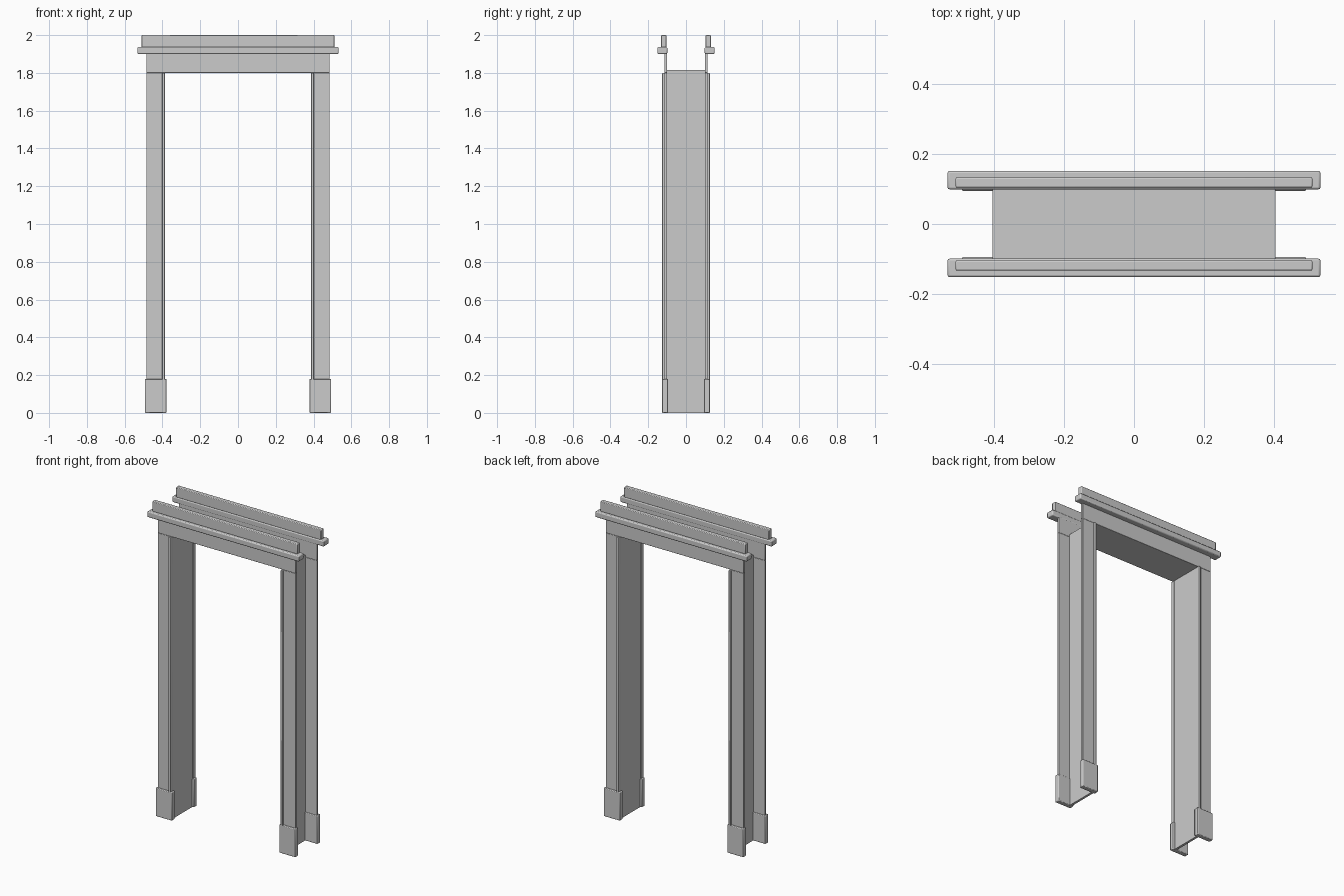
import bpy
import math

if "Cube" in bpy.data.objects:
    bpy.data.objects.remove(bpy.data.objects["Cube"])

grey = bpy.data.materials.new("painted_grey")
grey.diffuse_color = (0.6, 0.6, 0.6, 1)
grey.use_nodes = True
grey.node_tree.nodes["Principled BSDF"].inputs["Base Color"].default_value = grey.diffuse_color


def box(name, x, y, z, bevel=0.0):
    """Box from (min, max) ranges, with optionally softened edges."""
    bpy.ops.mesh.primitive_cube_add(size=1, location=[(a + b) / 2 for a, b in (x, y, z)])
    ob = bpy.context.object
    ob.name = name
    ob.scale = [b - a for a, b in (x, y, z)]
    bpy.ops.object.transform_apply(location=False, rotation=False, scale=True)
    ob.data.materials.append(grey)
    if bevel:
        mod = ob.modifiers.new("soft_edges", 'BEVEL')
        mod.width = bevel
        mod.segments = 2
        bpy.ops.object.shade_smooth_by_angle(angle=math.radians(40))
    return ob


def span(a, b, s):
    """Range mirrored to the side given by sign s."""
    return tuple(sorted((a * s, b * s)))


# Lining boards inside the opening
for side, s in (("left", -1), ("right", 1)):
    box(f"jamb_{side}", span(0.39, 0.405, s), (-0.103, 0.103), (0, 1.815))
box("head_lining", (-0.39, 0.39), (-0.103, 0.103), (1.80, 1.815))

# Trim repeated on the front and back of the wall
for face, f in (("front", -1), ("back", 1)):
    for side, s in (("left", -1), ("right", 1)):
        box(f"{face}_casing_{side}", span(0.40, 0.485, s), span(0.10, 0.115, f), (0.17, 1.80), 0.002)
        box(f"{face}_bead_{side}", span(0.387, 0.402, s), span(0.10, 0.126, f), (0.17, 1.80), 0.003)
        box(f"{face}_plinth_{side}", span(0.378, 0.492, s), span(0.095, 0.126, f), (0, 0.18), 0.004)
    box(f"{face}_header", (-0.485, 0.485), span(0.10, 0.115, f), (1.80, 1.905), 0.002)
    box(f"{face}_ledge", (-0.533, 0.533), span(0.099, 0.152, f), (1.90, 1.937), 0.006)
    box(f"{face}_cap", (-0.51, 0.51), span(0.104, 0.133, f), (1.935, 2.0), 0.004)
